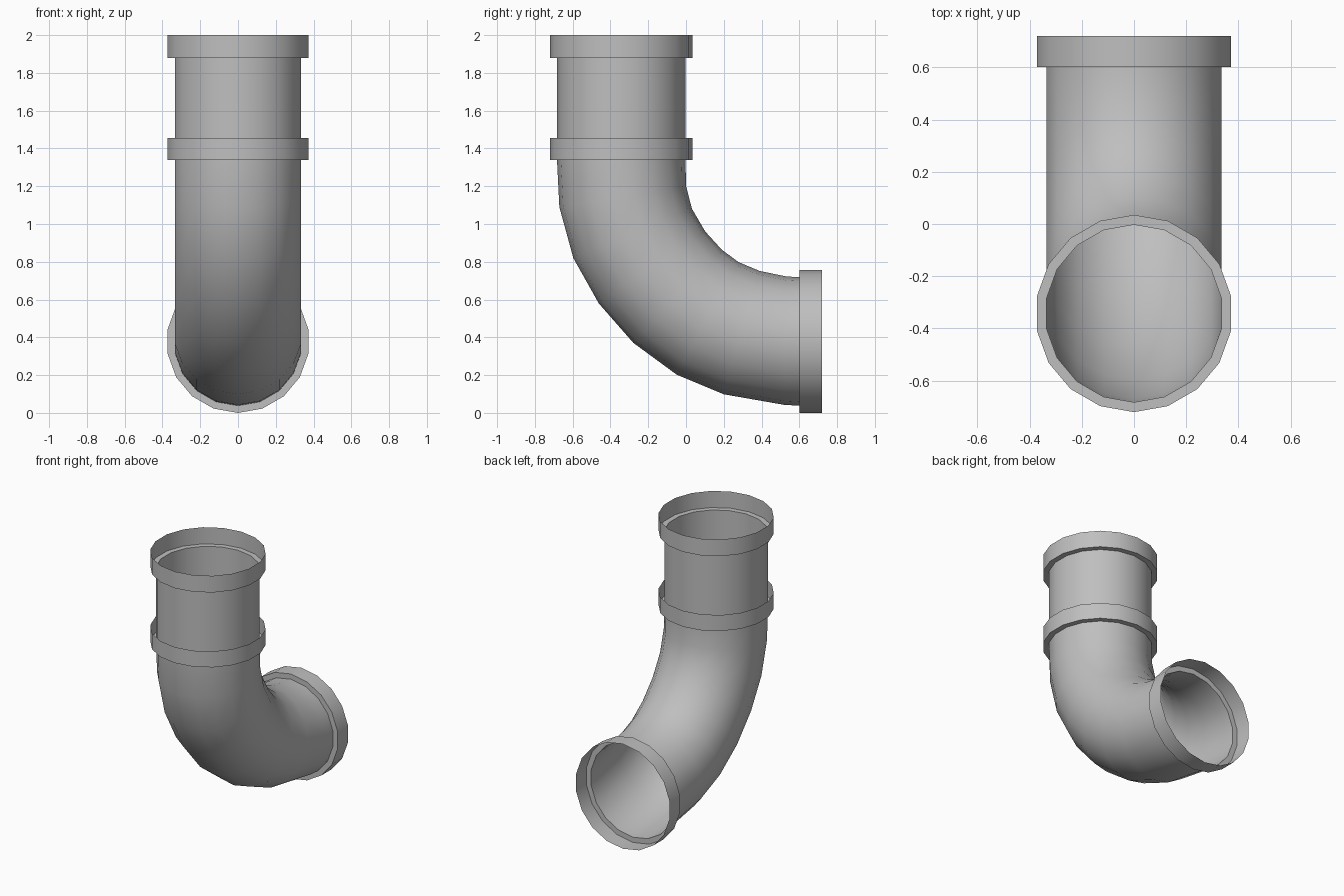
import bpy
import bmesh
from math import sin, cos, tau, radians
from mathutils import Vector

if "Cube" in bpy.data.objects:
    bpy.data.objects.remove(bpy.data.objects["Cube"])

SIDES = 18
PIPE_R, COLLAR_R = 0.34, 0.378
AXIS_Y, AXIS_Z = -0.343, 0.378

grey = bpy.data.materials.new("pipe grey")
grey.use_nodes = True
colour = (0.52, 0.52, 0.52, 1)
grey.diffuse_color = colour
grey.node_tree.nodes["Principled BSDF"].inputs["Base Color"].default_value = colour


def ring(outer, inner, radius):
    """Ring through two (y, z) points on the outside and inside of the bend."""
    a, b = Vector((0, *outer)), Vector((0, *inner))
    return (a + b) / 2, (b - a).normalized() * radius, radius


def level(z, radius):
    return ring((AXIS_Y - radius, z), (AXIS_Y + radius, z), radius)


def upright(y, radius):
    return ring((y, AXIS_Z - radius), (y, AXIS_Z + radius), radius)


def loft(name, rings):
    bm = bmesh.new()
    loops = []
    for centre, up, radius in rings:
        angles = [tau * i / SIDES for i in range(SIDES)]
        loops.append([bm.verts.new(centre + up * cos(t) + Vector((radius * sin(t), 0, 0)))
                      for t in angles])
    for a, b in zip(loops, loops[1:]):
        for i in range(SIDES):
            j = (i + 1) % SIDES
            bm.faces.new((a[i], a[j], b[j], b[i]))
    mesh = bpy.data.meshes.new(name)
    bm.to_mesh(mesh)
    bm.free()
    mesh.materials.append(grey)
    obj = bpy.data.objects.new(name, mesh)
    bpy.context.collection.objects.link(obj)
    bpy.ops.object.select_all(action="DESELECT")
    obj.select_set(True)
    bpy.context.view_layer.objects.active = obj
    bpy.ops.object.shade_smooth_by_angle(angle=radians(35))


# Straight pipe with an open socket on top
loft("straight_pipe", [level(2.0, COLLAR_R), level(1.88, COLLAR_R),
                       level(1.88, PIPE_R), level(1.34, PIPE_R)])

# Elbow with an open socket at each end; pairs are outer and inner bend points
bend = [((-0.67, 1.09), (0.0, 1.2)), ((-0.595, 0.82), (0.03, 1.08)),
        ((-0.46, 0.58), (0.1, 0.96)), ((-0.28, 0.37), (0.19, 0.865)),
        ((-0.05, 0.2), (0.28, 0.8)), ((0.2, 0.1), (0.39, 0.75)),
        ((0.52, 0.045), (0.53, 0.72))]
loft("elbow_pipe",
     [level(1.455, COLLAR_R), level(1.34, COLLAR_R), level(1.34, PIPE_R)]
     + [ring(o, i, PIPE_R) for o, i in bend]
     + [upright(0.602, PIPE_R), upright(0.602, COLLAR_R), upright(0.72, COLLAR_R)])
